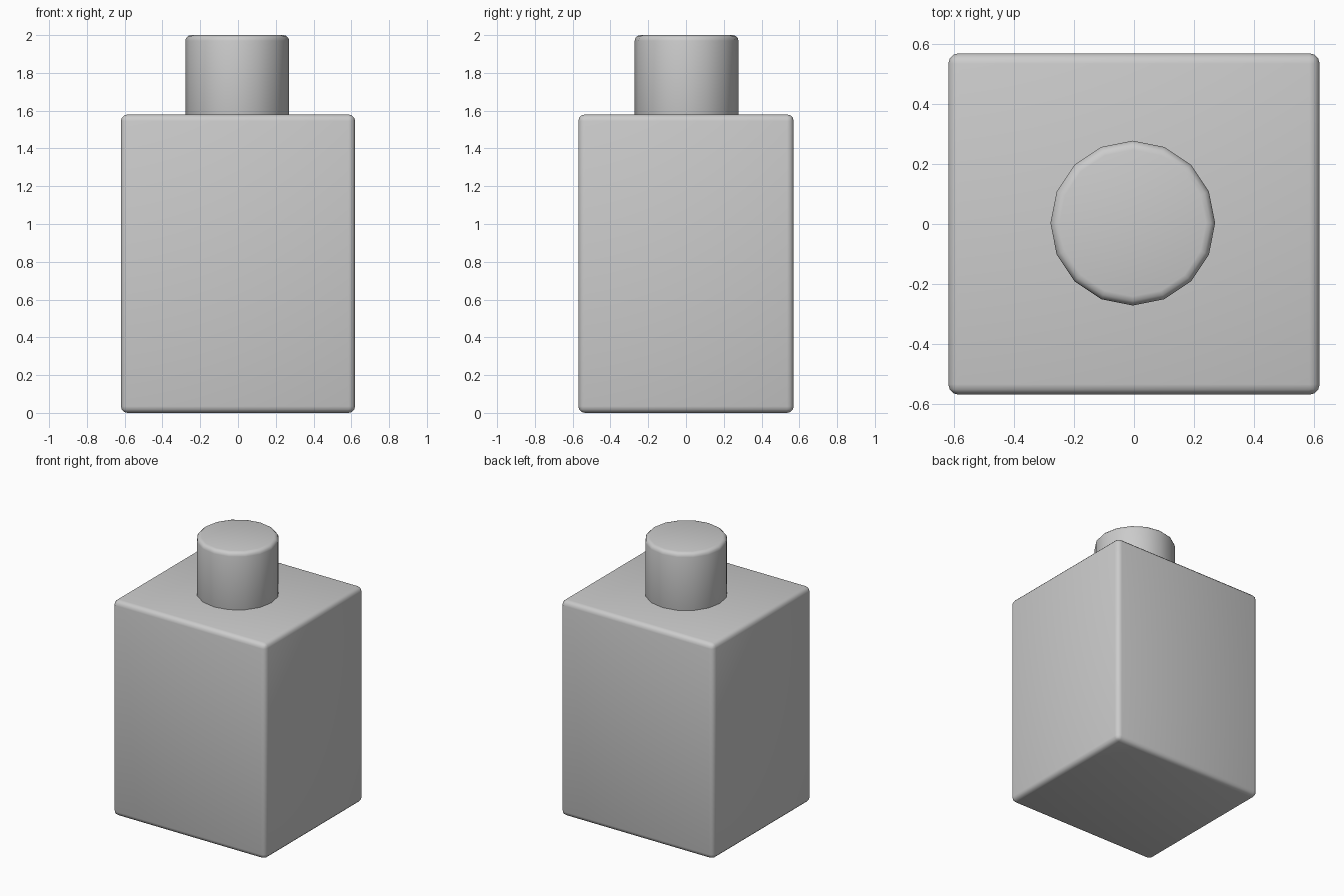
import bpy, math

if "Cube" in bpy.data.objects:
    bpy.data.objects.remove(bpy.data.objects["Cube"])

def finish(obj, name, bevel):
    # rounded edges with smooth shading
    obj.name = name
    bpy.ops.object.transform_apply(location=False, rotation=True, scale=True)
    m = obj.modifiers.new("round", "BEVEL")
    m.width = bevel
    m.segments = 3
    m.limit_method = 'ANGLE'
    m.angle_limit = math.radians(40)
    bpy.ops.object.modifier_apply(modifier=m.name)
    bpy.ops.object.shade_smooth_by_angle(angle=math.radians(60))

# Bottle body: rounded box
bpy.ops.mesh.primitive_cube_add(size=1, location=(0, 0, 0.79))
body = bpy.context.object
body.scale = (1.24, 1.14, 1.58)
finish(body, "bottle_body", 0.035)

# Cap: 16-sided cylinder, set slightly into the body
z0, z1 = 1.54, 2.0
bpy.ops.mesh.primitive_cylinder_add(vertices=16, radius=0.275, depth=z1 - z0,
                                    location=(-0.004, 0.003, (z0 + z1) / 2))
finish(bpy.context.object, "bottle_cap", 0.03)
